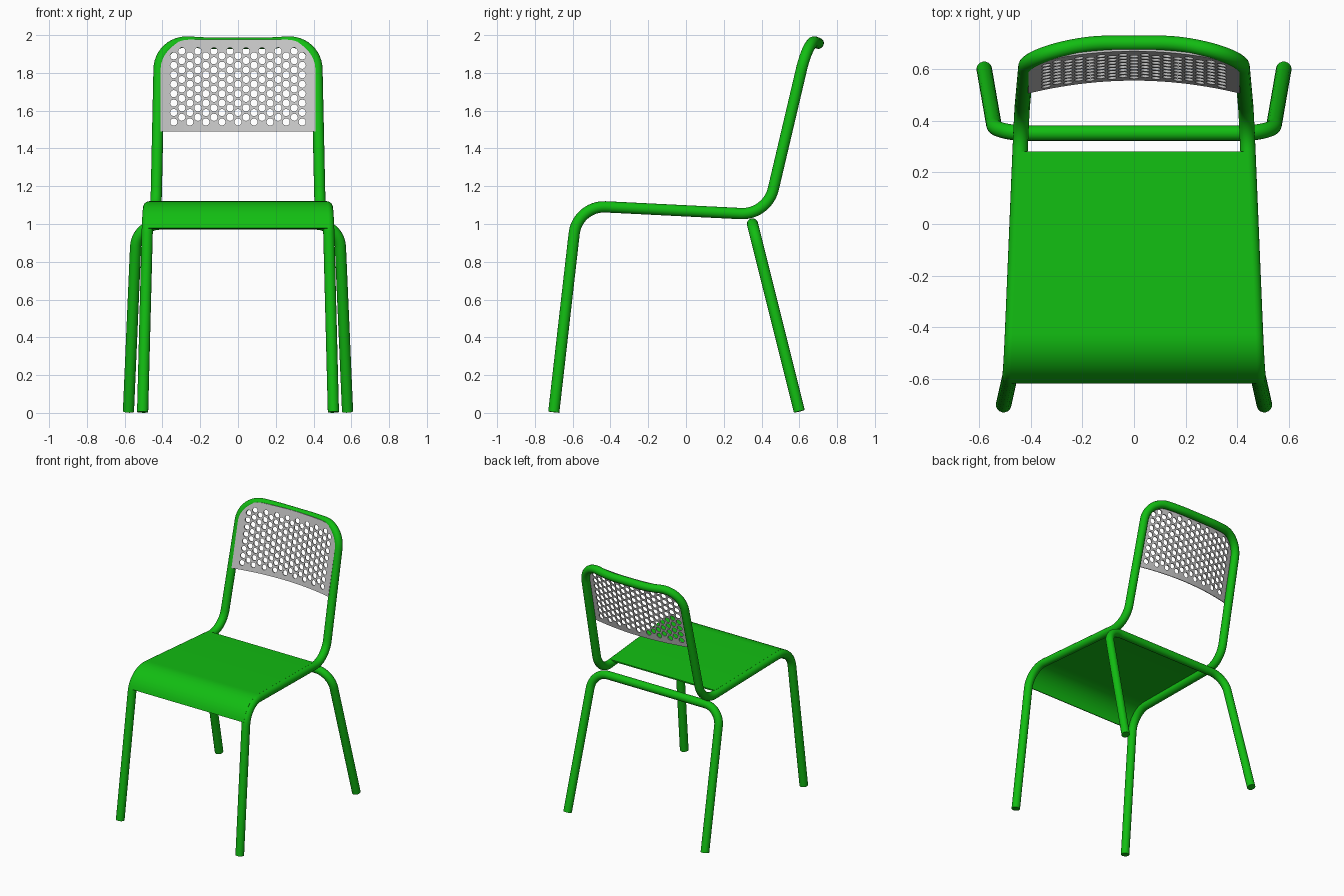
import bpy, bmesh, math
from mathutils import Vector, Matrix

cube = bpy.data.objects.get("Cube")
if cube:
    bpy.data.objects.remove(cube, do_unlink=True)

TUBE = 0.03


def material(name, rgb):
    m = bpy.data.materials.new(name)
    m.use_nodes = True
    m.diffuse_color = (*rgb, 1)
    node = next(n for n in m.node_tree.nodes if n.type == 'BSDF_PRINCIPLED')
    node.inputs["Base Color"].default_value = (*rgb, 1)
    node.inputs["Roughness"].default_value = 0.5
    return m


green = material("green paint", (0.006, 0.51, 0.006))
grey = material("light grey metal", (0.56, 0.56, 0.56))


def activate(ob):
    bpy.ops.object.select_all(action='DESELECT')
    ob.select_set(True)
    bpy.context.view_layer.objects.active = ob


def smooth(ob):
    activate(ob)
    bpy.ops.object.shade_smooth_by_angle(angle=math.radians(40))


def apply_modifier(ob, kind, **settings):
    mod = ob.modifiers.new(kind.title(), kind)
    for key, value in settings.items():
        setattr(mod, key, value)
    activate(ob)
    bpy.ops.object.modifier_apply(modifier=mod.name)


def mesh_object(name, bm, mat=None):
    me = bpy.data.meshes.new(name)
    bm.to_mesh(me)
    bm.free()
    ob = bpy.data.objects.new(name, me)
    bpy.context.collection.objects.link(ob)
    if mat:
        me.materials.append(mat)
    return ob


def fillet(corners, steps=12):
    """Round each inner corner (x, y, z, radius) of a path with an arc."""
    pts = [Vector(c[:3]) for c in corners]
    path = [pts[0]]
    for i in range(1, len(pts) - 1):
        p, radius = pts[i], corners[i][3]
        a = (pts[i - 1] - p).normalized()
        b = (pts[i + 1] - p).normalized()
        half = a.angle(b) / 2
        centre = p + (a + b).normalized() * radius / math.sin(half)
        reach = radius / math.tan(half)
        start, end = p + a * reach - centre, p + b * reach - centre
        for k in range(steps + 1):
            path.append(centre + start.normalized().slerp(end.normalized(), k / steps) * radius)
    path.append(pts[-1])
    return path


def mirrored(half):
    return half + [(-c[0], *c[1:]) for c in reversed(half)]


def tube(name, path):
    cu = bpy.data.curves.new(name, 'CURVE')
    cu.dimensions = '3D'
    cu.fill_mode = 'FULL'
    cu.bevel_depth = TUBE
    cu.bevel_resolution = 6
    cu.use_fill_caps = True
    sp = cu.splines.new('POLY')
    sp.points.add(len(path) - 1)
    for q, p in zip(sp.points, path):
        q.co = (*p, 1)
    cu.materials.append(green)
    ob = bpy.data.objects.new(name, cu)
    bpy.context.collection.objects.link(ob)
    activate(ob)
    bpy.ops.object.convert(target='MESH')
    smooth(bpy.context.object)


# Main frame: front legs, seat rails, uprights and bowed top bar in one tube
foot = (0.505, -0.70, 0.004)
knee = (0.477, -0.575, 1.098, 0.16)
hip = (0.435, 0.43, 1.048, 0.17)
shoulder = (0.415, 0.648, 1.975, 0.16)
crown = (0.17, 0.70, 1.957, 0.7)
tube("main_frame", fillet(mirrored([foot, knee, hip, shoulder, crown])))

# Rear legs and the cross bar under the seat rails
tube("rear_leg_frame", fillet(mirrored([(0.58, 0.60, 0.008), (0.537, 0.352, 1.0, 0.13)])))

# Seat sheet lying on the rails and curling over the front
t = (0.28 - knee[1]) / (hip[1] - knee[1])
seat_end = Vector(knee[:3]).lerp(Vector(hip[:3]), t)
rail = [p for p in fillet([foot, knee, seat_end]) if p.z > 0.96]
bm = bmesh.new()
rows = []
for i, p in enumerate(rail):
    d = rail[min(i + 1, len(rail) - 1)] - rail[max(i - 1, 0)]
    n = Vector((0, -d.z, d.y)).normalized() * TUBE
    rows.append([bm.verts.new((s * p.x, p.y + n.y, p.z + n.z)) for s in (-1, 1)])
for a, b in zip(rows, rows[1:]):
    bm.faces.new((a[0], a[1], b[1], b[0]))
seat = mesh_object("seat", bm, green)
apply_modifier(seat, 'SOLIDIFY', thickness=0.01, offset=-1)
smooth(seat)

# Back panel: bowed sheet with rounded upper corners
HALF, BOTTOM, TOP, ROUND = 0.41, 1.49, 1.975, 0.15


def panel_point(x, z):
    upright = 0.466 + 0.235 * (z - 1.2)
    return (x, upright - 0.025 + 0.05 * (1 - (x / HALF) ** 2), z)


bm = bmesh.new()
columns = []
for i in range(33):
    x = HALF * math.sin(math.pi * (i / 32 - 0.5))
    over = max(0, abs(x) - (HALF - ROUND))
    top = TOP - ROUND + math.sqrt(max(0, ROUND ** 2 - over ** 2))
    columns.append([bm.verts.new(panel_point(x, z)) for z in (BOTTOM, top)])
for a, b in zip(columns, columns[1:]):
    bm.faces.new((a[0], b[0], b[1], a[1]))
panel = mesh_object("back_panel", bm, grey)
apply_modifier(panel, 'SOLIDIFY', thickness=0.008, offset=0)

# Staggered round holes through the panel
bm = bmesh.new()
for col in range(-8, 9):
    for row in range(8):
        z = 1.54 + 0.05 * row + 0.025 * (col % 2)
        place = Matrix.Translation((col * 0.0425, 0.6, z)) @ Matrix.Rotation(math.pi / 2, 4, 'X')
        bmesh.ops.create_cone(bm, cap_ends=True, segments=12, radius1=0.019,
                              radius2=0.019, depth=0.5, matrix=place)
cutter = mesh_object("hole_cutter", bm)
cutter.hide_render = True
apply_modifier(panel, 'BOOLEAN', operation='DIFFERENCE', solver='EXACT', object=cutter)
bpy.data.objects.remove(cutter, do_unlink=True)
smooth(panel)
